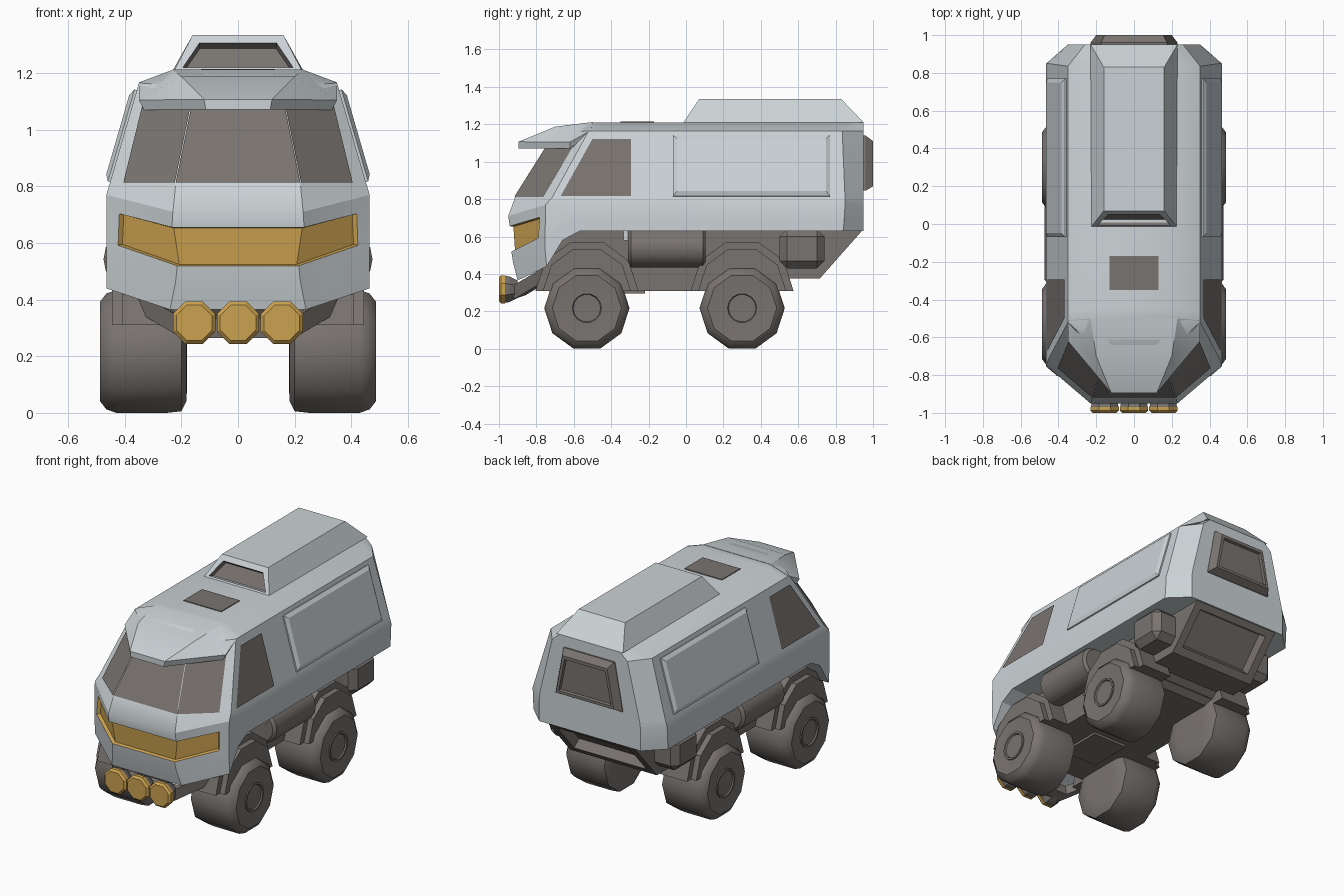
import bpy, bmesh, math
from mathutils import Vector as V

if "Cube" in bpy.data.objects:
    bpy.data.objects.remove(bpy.data.objects["Cube"])

def mat(name, rgb):
    m = bpy.data.materials.new(name)
    m.diffuse_color = (*rgb, 1)
    m.use_nodes = True
    m.node_tree.nodes["Principled BSDF"].inputs["Base Color"].default_value = m.diffuse_color
    return m

GREY = mat("pale_grey", (0.60, 0.65, 0.67))
DARK = mat("dark_grey", (0.19, 0.172, 0.16))
GOLD = mat("amber", (0.60, 0.36, 0.08))

def finish(bm, name, mats, angle=30, recalc=True):
    if recalc:
        bmesh.ops.recalc_face_normals(bm, faces=bm.faces)
    me = bpy.data.meshes.new(name)
    bm.to_mesh(me)
    bm.free()
    for m in mats:
        me.materials.append(m)
    ob = bpy.data.objects.new(name, me)
    bpy.context.collection.objects.link(ob)
    if angle:
        bpy.ops.object.select_all(action='DESELECT')
        ob.select_set(True)
        bpy.context.view_layer.objects.active = ob
        bpy.ops.object.shade_smooth_by_angle(angle=math.radians(angle))
    return ob

def loft(bm, rings, caps=True, closed=False):
    """Bridge equal-length closed rings of points."""
    vs = [[bm.verts.new(p) for p in r] for r in rings]
    n = len(vs[0])
    for a, b in zip(vs, vs[1:]):
        for i in range(n):
            j = (i + 1) % n
            bm.faces.new((a[i], a[j], b[j], b[i]))
    if caps:
        bm.faces.new(vs[0])
        bm.faces.new(vs[-1])
    return vs

def solid(name, rings, m, angle=0):
    bm = bmesh.new()
    loft(bm, rings)
    return finish(bm, name, [m], angle)

def box(name, x0, x1, y0, y1, z0, z1, m, bevel=0):
    ob = solid(name, [[(x0, y0, z), (x1, y0, z), (x1, y1, z), (x0, y1, z)] for z in (z0, z1)], m)
    if bevel:
        b = ob.modifiers.new("bevel", 'BEVEL')
        b.width, b.segments = bevel, 1
    return ob

def lathe(name, prof, n, m, c, axis='x', sign=1, phase=0, angle=40):
    """Revolve (along, radius) pairs about an axis through c."""
    rings = []
    for a, r in prof:
        ring = []
        for k in range(n):
            t = phase + 2 * math.pi * k / n
            u, w = r * math.cos(t), r * math.sin(t)
            ring.append((sign * a, c[1] + u, c[2] + w) if axis == 'x' else (c[0] + u, a, c[2] + w))
        rings.append(ring)
    return solid(name, rings, m, angle)

def patches(name, quads, m, off=0.006):
    """Thin plates lying just proud of the body, facing outwards."""
    bm = bmesh.new()
    for q in quads:
        q = [V(p) for p in q]
        n = (q[2] - q[0]).cross(q[3] - q[1]).normalized()
        if n.dot(sum(q, V()) / 4 - V((0, 0, 0.8))) < 0:
            n, q = -n, q[::-1]
        bm.faces.new([bm.verts.new(p + n * off) for p in q])
    return finish(bm, name, [m], 0, False)

def mirror(p, s):
    return (p[0] * s, p[1], p[2])

# Body shell: half rings from bottom to roof (front, corner, arch, arch, rear corner, rear)
R0 = [(.24, -.90, .365), (.465, -.745, .44), (.465, -.66, .58), (.465, -.567, .63), (.465, .84, .63), (.35, .95, .63)]
R1 = [(.22, -.925, .465), (.465, -.755, .55), (.465, -.66, .65), (.465, -.567, .68), (.465, .845, .68), (.35, .95, .68)]
R2 = [(.23, -.95, .71), (.465, -.75, .77), (.465, -.66, .77), (.465, -.567, .77), (.465, .85, .77), (.35, .95, .77)]
R3 = [(.22, -.914, .81), (.453, -.715, .81), (.453, -.64, .81), (.453, -.55, .81), (.453, .85, .81), (.345, .95, .81)]
R4 = [(.15, -.70, 1.15), (.35, -.52, 1.165), (.35, -.46, 1.165), (.35, -.4, 1.165), (.35, .835, 1.165), (.26, .95, 1.165)]
R5 = [(.12, -.64, 1.195), (.23, -.50, 1.21), (.23, -.45, 1.21), (.23, -.4, 1.21), (.23, .87, 1.21), (.21, .95, 1.21)]
bm = bmesh.new()
vs = loft(bm, [r + [mirror(p, -1) for p in r[::-1]] for r in (R0, R1, R2, R3, R4, R5)], caps=False)
for ring in (vs[0], vs[-1]):
    for i in range(5):
        bm.faces.new((ring[i], ring[i + 1], ring[10 - i], ring[11 - i]))
bmesh.ops.recalc_face_normals(bm, faces=bm.faces)
grille = [f for f in bm.faces if 0.45 < min(v.co.z for v in f.verts) < 0.56
          and max(v.co.y for v in f.verts) < -0.7]
bmesh.ops.inset_region(bm, faces=grille, thickness=0.055, depth=0, use_even_offset=True)
wall = bmesh.ops.inset_region(bm, faces=grille, thickness=0.004, depth=-0.02, use_even_offset=True)["faces"]
for f in grille + wall:
    f.material_index = 1
finish(bm, "body_shell", [GREY, GOLD], 28)

# Windscreen wrapping round the front corners
def lerp(a, b, t):
    return V(a).lerp(V(b), t)

f0, f1 = V(R3[0]), lerp(R3[0], R4[0], .88)
o0, o1 = lerp(R3[0], R3[1], .78), lerp(f1, lerp(R3[1], R4[1], .88), .82)
quads = [[f0, f1, mirror(f1, -1), mirror(f0, -1)]]
quads += [[mirror(p, s) for p in (f0, o0, o1, f1)] for s in (1, -1)]
patches("windscreen", quads, DARK)

# Side windows and raised side panels, lying on the sloped flank
def flank(s, y, z, off=0):
    return (s * (.453 - .29 * (z - .81) + off), y, z + off * .28)

for s, side in ((1, "right"), (-1, "left")):
    patches(side + "_window", [[flank(s, y, z) for y, z in
            ((-.67, .815), (-.5, 1.12), (-.295, 1.12), (-.295, .815))]], DARK)
    rings = []
    for off, d in ((-.02, 0), (.008, 0), (.02, .022)):
        rings.append([flank(s, y, z, off) for y, z in ((-.07 + d, .815 + d), (.77 - d, .815 + d),
                                                      (.77 - d, 1.14 - d), (-.07 + d, 1.14 - d))])
    solid(side + "_panel", rings, GREY)

# Sun visor over the windscreen
bm = bmesh.new()
half = [(.23, -.50, 1.212), (.35, -.51, 1.167), (.35, -.62, 1.105), (.2, -.70, 1.187), (.12, -.895, 1.107)]
r = [bm.verts.new(p) for p in half]
l = [bm.verts.new(mirror(p, -1)) for p in half]
for a in (r, l):
    bm.faces.new((a[0], a[1], a[2], a[3]))
    bm.faces.new((a[3], a[2], a[4]))
bm.faces.new((r[0], r[3], l[3], l[0]))
bm.faces.new((r[3], r[4], l[4], l[3]))
g = bmesh.ops.extrude_face_region(bm, geom=bm.faces[:])["geom"]
for v in [e for e in g if isinstance(e, bmesh.types.BMVert)]:
    v.co.z -= 0.035
    v.co.x *= 0.95
finish(bm, "sun_visor", [GREY], 28)

# Raised roof with a recessed dark intake at the front
bm = bmesh.new()
loft(bm, [[(-.23, -.02, 1.2), (.23, -.02, 1.2), (.23, .95, 1.21), (-.23, .95, 1.21)],
          [(-.16, .07, 1.335), (.16, .07, 1.335), (.16, .83, 1.335), (-.16, .83, 1.335)]])
bmesh.ops.recalc_face_normals(bm, faces=bm.faces)
front = [f for f in bm.faces if f.normal.y < -.5]
bmesh.ops.inset_region(bm, faces=front, thickness=0.042, depth=0)
wall = bmesh.ops.inset_region(bm, faces=front, thickness=0.004, depth=-0.03)["faces"]
for f in front + wall:
    f.material_index = 1
finish(bm, "raised_roof", [GREY, DARK], 0)

# Roof hatch
box("roof_hatch", -.13, .13, -.35, -.17, 1.208, 1.215, DARK)

# Rear window frame with sunken pane
def rear(y, xb, xt, z0, z1):
    return [(-xb, y, z0), (xb, y, z0), (xt, y, z1), (-xt, y, z1)]

solid("rear_window", [rear(.94, .23, .175, .845, 1.14), rear(.96, .23, .175, .845, 1.14),
                      rear(1.0, .2, .155, .868, 1.11), rear(1.0, .18, .14, .885, 1.09),
                      rear(.985, .175, .137, .89, 1.085)], DARK)

# Chassis with sunken tail
prof = [(-.77, .6), (-.77, .40), (-.70, .31), (.44, .31), (.52, .375), (.715, .375), (.945, .635), (-.5, .64)]
bm = bmesh.new()
loft(bm, [[(x, y, z) for y, z in prof] for x in (-.3, .3)])
bmesh.ops.recalc_face_normals(bm, faces=bm.faces)
tail = [f for f in bm.faces if f.normal.y > .5]
bmesh.ops.inset_region(bm, faces=tail, thickness=0.07, depth=0)
bmesh.ops.inset_region(bm, faces=tail, thickness=0.01, depth=-0.06)
finish(bm, "chassis", [DARK], 0)
box("belly_hatch", -.12, .12, -.5, -.22, .295, .32, DARK)

# Front bumper bar bent in three
solid("front_bumper", [[(x, y, z), (x, y - .01, z + .07), (x, y + .05, z + .08), (x, y + .06, z + .02)]
      for x, y, z in ((-.36, -.76, .36), (-.2, -.92, .265), (.2, -.92, .265), (.36, -.76, .36))], DARK)

# Three octagonal headlights
for i, x in enumerate((-.155, 0, .155)):
    c = (x, 0, .318)
    lathe(f"headlight_{i}", [(-1.0, .068), (-.988, .081), (-.968, .081)], 8, GOLD, c, 'y', 1, math.pi / 8, 0)
    lathe(f"headlight_back_{i}", [(-.969, .079), (-.945, .074), (-.90, .05)], 8, DARK, c, 'y', 1, math.pi / 8, 0)

# Wheels, hubs, mudguards, tanks and lockers on both sides
for s, side in ((1, "right"), (-1, "left")):
    for y, end in ((-.53, "front"), (.30, "rear")):
        c = (0, y, .217)
        tag = f"{end}_{side}"
        lathe(tag + "_wheel", [(.18, .13), (.182, .185), (.2, .222), (.25, .228), (.43, .228),
                               (.465, .215), (.487, .185), (.48, .085)], 10, DARK, c, 'x', s, 0, 40)
        lathe(tag + "_hub", [(.44, .09), (.488, .09), (.488, .078), (.462, .064), (.462, .0635)],
              14, DARK, c, 'x', s)
        for k, (rad, x1) in enumerate(((.275, .41), (.235, .445))):
            arc = [(y + rad * math.cos(t * math.pi / 5), .31 + rad * math.sin(t * math.pi / 5)) for t in range(6)]
            solid(f"{tag}_mudguard_{k}", [[(s * x, a, b) for a, b in arc] for x in (.2, x1)], DARK)
    lathe(side + "_tank", [(-.31, .09), (-.295, .108), (.09, .108), (.105, .09)], 16, DARK,
          (s * .367, 0, .543), 'y')
    box(side + "_locker", *sorted((s * .25, s * .45)), .5, .74, .43, .64, DARK, .04)
    box(side + "_step", *sorted((s * .28, s * .42)), -.335, -.31, .58, .635, GREY)
